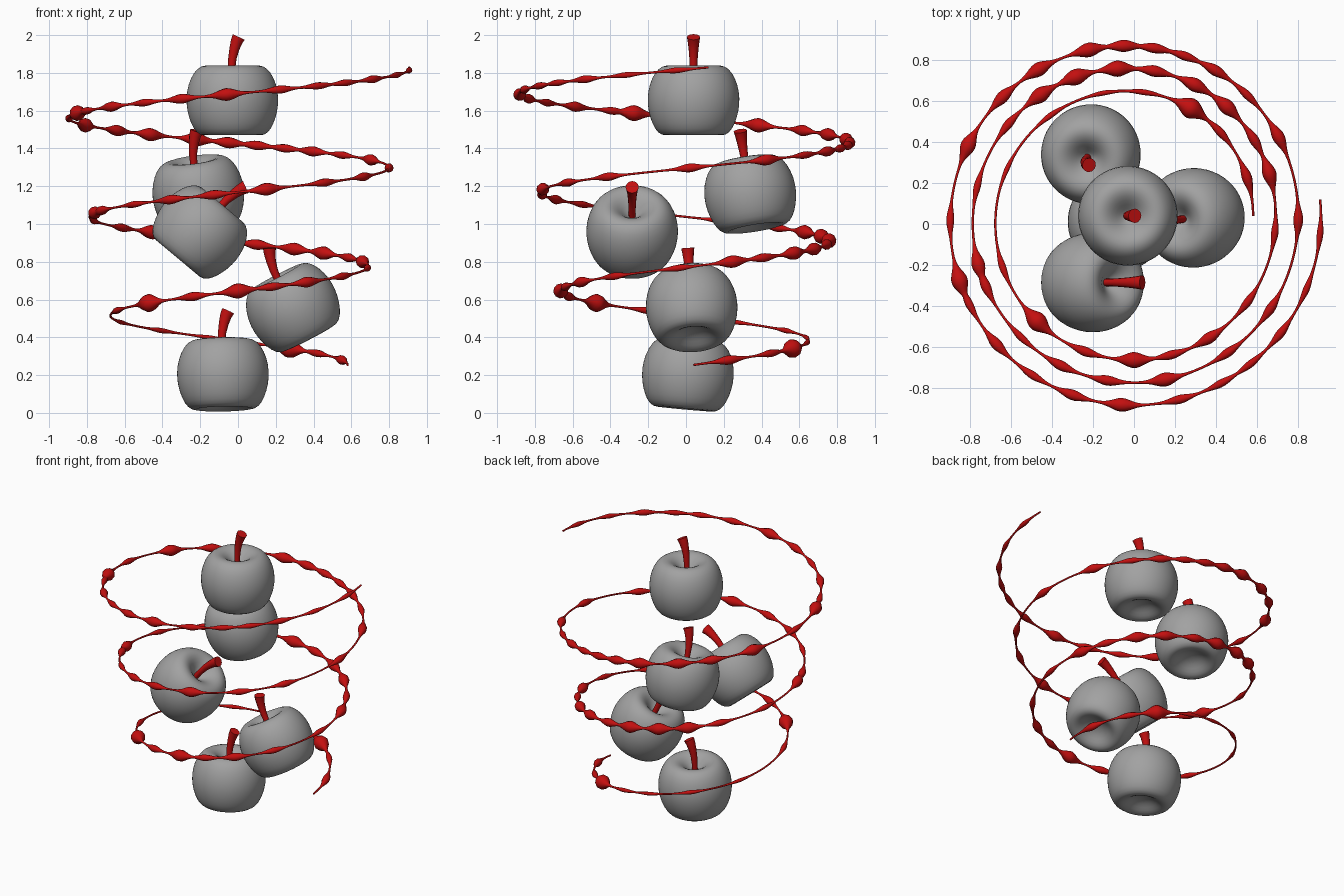
import bpy, bmesh
from math import sin, cos, acos, pi, radians, exp
from mathutils import Vector, Matrix

cube = bpy.data.objects.get("Cube")
if cube:
    bpy.data.objects.remove(cube, do_unlink=True)


def make_material(name, rgb):
    mat = bpy.data.materials.new(name)
    mat.use_nodes = True
    mat.diffuse_color = (*rgb, 1)
    mat.node_tree.nodes["Principled BSDF"].inputs["Base Color"].default_value = (*rgb, 1)
    return mat


grey = make_material("apple grey", (0.36, 0.36, 0.36))
red = make_material("ribbon red", (0.55, 0.005, 0.005))


def select_only(obj):
    bpy.ops.object.select_all(action="DESELECT")
    obj.select_set(True)
    bpy.context.view_layer.objects.active = obj


def tube(name, points, radii, mat, sides):
    """Round tube along points, with its own radius at each point."""
    curve = bpy.data.curves.new(name, "CURVE")
    curve.dimensions = "3D"
    curve.bevel_depth = 1
    curve.bevel_resolution = sides
    curve.use_fill_caps = True
    spline = curve.splines.new("POLY")
    spline.points.add(len(points) - 1)
    for p, co, r in zip(spline.points, points, radii):
        p.co = (*co, 1)
        p.radius = r
    obj = bpy.data.objects.new(name, curve)
    bpy.context.collection.objects.link(obj)
    curve.materials.append(mat)
    select_only(obj)
    bpy.ops.object.convert(target="MESH")
    obj = bpy.context.object
    obj.name = name
    bpy.ops.object.shade_smooth_by_angle(angle=radians(45))
    return obj


# Apple body: half outline from the top dimple to the bottom dimple
OUTLINE = [(0, .09), (.035, .115), (.075, .16), (.12, .186), (.165, .184),
           (.205, .15), (.235, .085), (.247, .01), (.24, -.06), (.22, -.125),
           (.19, -.175), (.15, -.19), (.11, -.175), (.07, -.145), (0, -.13)]


def apple_body(name, frame):
    bm = bmesh.new()
    verts = [bm.verts.new((r, 0, z)) for r, z in OUTLINE]
    edges = [bm.edges.new(pair) for pair in zip(verts, verts[1:])]
    bmesh.ops.spin(bm, geom=verts + edges, cent=(0, 0, 0), axis=(0, 0, 1),
                   angle=2 * pi, steps=32)
    bmesh.ops.remove_doubles(bm, verts=bm.verts, dist=1e-4)
    bmesh.ops.recalc_face_normals(bm, faces=bm.faces)
    for f in bm.faces:
        f.smooth = True
    mesh = bpy.data.meshes.new(name)
    bm.to_mesh(mesh)
    bm.free()
    mesh.materials.append(grey)
    obj = bpy.data.objects.new(name, mesh)
    bpy.context.collection.objects.link(obj)
    obj.matrix_world = frame
    sub = obj.modifiers.new("smooth", "SUBSURF")
    sub.levels = sub.render_levels = 1


# Stem: bent stalk that widens to a flat tip
STEM = [(-.005, 0, .08), (-.004, 0, .16), (.0, 0, .22), (.01, 0, .27),
        (.022, 0, .31), (.034, 0, .335)]
STEM_RADII = [.018, .019, .022, .026, .031, .035]

# Apples: name, centre, direction of the core
APPLES = [("top", (-.03, .04, 1.655), (0, 0, 1)),
          ("upper", (-.21, .34, 1.16), (-.13, -.16, 1)),
          ("middle", (-.2, -.285, .96), (.66, 0, .79)),
          ("lower", (.29, .03, .56), (-.46, -.06, .89)),
          ("bottom", (-.08, .01, .205), (-.02, .09, 1))]
for label, centre, core in APPLES:
    tilt = Vector((0, 0, 1)).rotation_difference(Vector(core)).to_matrix().to_4x4()
    frame = Matrix.Translation(centre) @ tilt
    apple_body(label + "_apple", frame)
    tube(label + "_stem", [frame @ Vector(p) for p in STEM], STEM_RADII, red, 4)

# Spiral peel: one list of (x, radius) swellings for each half turn going down
SWELLINGS = [
    [(.88, .016), (.82, .016), (.7, .021), (.56, .018), (.42, .019), (.22, .022),
     (-.06, .034), (-.3, .026), (-.5, .02), (-.68, .027), (-.82, .02), (-.87, .042)],
    [(-.87, .02), (-.79, .038), (-.63, .03), (-.46, .035), (-.22, .036), (-.05, .03),
     (.1, .025), (.25, .022), (.4, .027), (.56, .02), (.72, .03)],
    [(.79, .024), (.65, .023), (.45, .022), (.15, .034), (-.13, .025), (-.36, .025),
     (-.56, .018), (-.74, .025), (-.78, .034)],
    [(-.74, .018), (-.6, .022), (-.45, .038), (-.28, .04), (-.08, .04), (.1, .028),
     (.3, .034), (.46, .036), (.6, .024), (.68, .034)],
    [(.66, .018), (.54, .02), (.36, .028), (.18, .022), (0, .04), (-.24, .024),
     (-.48, .048), (-.66, .018)],
    [(-.6, .012), (-.4, .014), (-.15, .012), (.05, .014), (.28, .05), (.43, .02),
     (.57, .025)]]


def spiral_radius(turn):
    return .93 - .11 * turn


bulges = []
for half, row in enumerate(SWELLINGS):
    for x, r in row:
        c = max(-1, min(1, (x + .02) / spiral_radius(half / 2 + .25)))
        sweep = acos(c) / (2 * pi)
        # Odd halves run round the back, from left to right
        bulges.append((half / 2 + (.5 - sweep if half % 2 else sweep), r))

path, radii = [], []
STEPS = 900
for i in range(STEPS + 1):
    turn = -.017 + 3.012 * i / STEPS
    rad = spiral_radius(turn)
    a = -2 * pi * turn
    path.append((-.02 + rad * cos(a), .02 + rad * sin(a), 1.82 - .523 * turn))
    thick = .006
    for at, r in bulges:
        arc = (turn - at) * 2 * pi * rad
        thick = max(thick, .006 + (r - .006) * exp(-(arc / .062) ** 2))
    radii.append(thick)
tube("spiral_peel", path, radii, red, 3)
